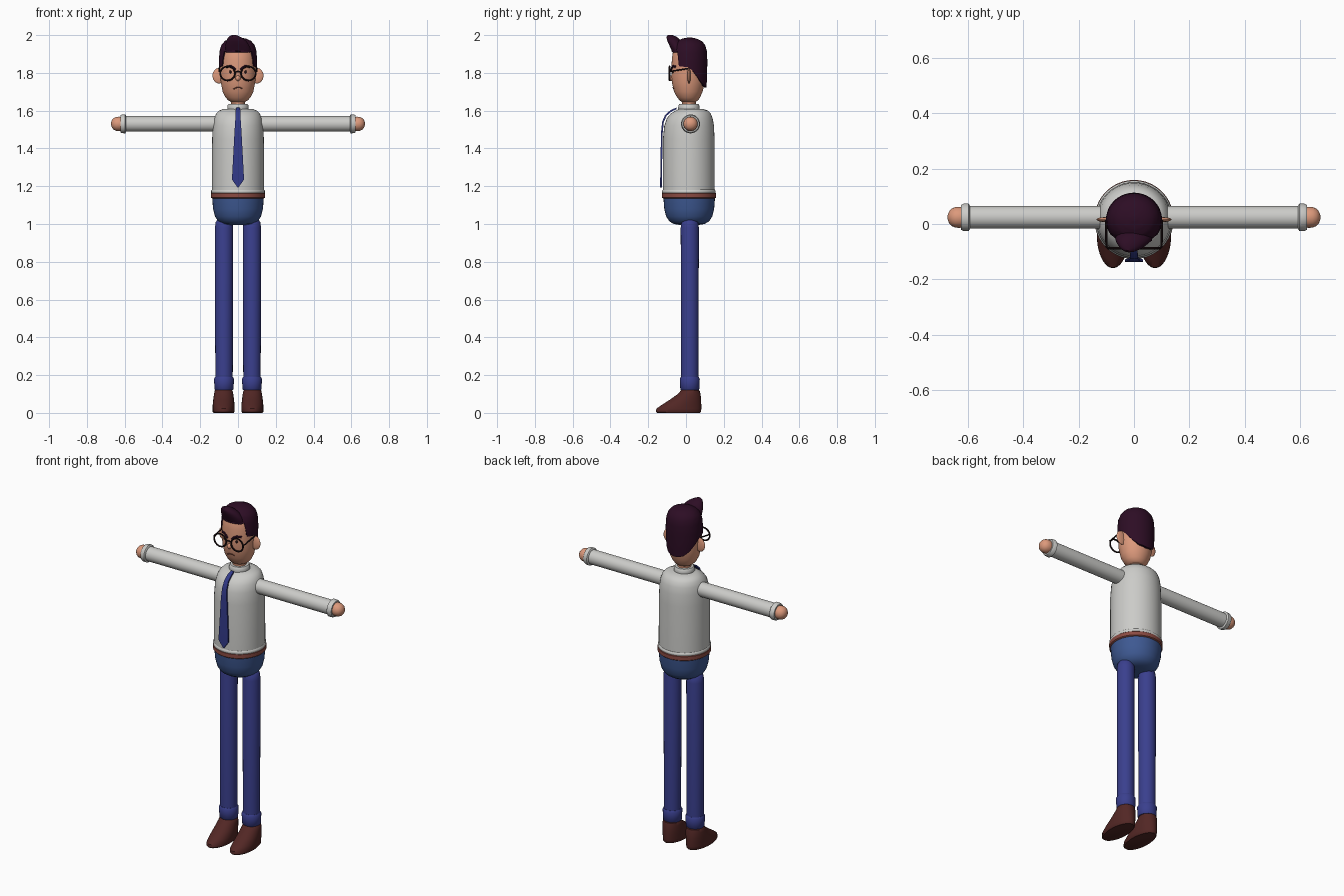
import bpy, bmesh
from math import sin, cos, pi, sqrt, radians
from mathutils import Matrix, Vector

cube = bpy.data.objects.get("Cube")
if cube:
    bpy.data.objects.remove(cube)

made = []


def material(name, r, g, b):
    m = bpy.data.materials.new(name)
    m.use_nodes = True
    m.diffuse_color = (r, g, b, 1)
    node = next(n for n in m.node_tree.nodes if n.type == 'BSDF_PRINCIPLED')
    node.inputs["Base Color"].default_value = (r, g, b, 1)
    node.inputs["Roughness"].default_value = 0.7
    return m


shirt = material("shirt white", .6, .6, .58)
skin = material("skin", .72, .32, .2)
hair_col = material("dark plum hair", .026, .004, .018)
leg_col = material("trouser indigo", .042, .05, .27)
hip_col = material("trouser blue", .048, .1, .29)
tie_col = material("tie blue", .032, .042, .25)
belt_col = material("belt red brown", .26, .07, .055)
shoe_col = material("shoe brown", .085, .02, .018)
dark = material("near black", .015, .006, .007)
mouth_col = material("mouth brown", .16, .045, .03)


def finish(name, bm, mat, matrix=None):
    if matrix is not None:
        bm.transform(matrix)
    mesh = bpy.data.meshes.new(name)
    bm.to_mesh(mesh)
    bm.free()
    obj = bpy.data.objects.new(name, mesh)
    bpy.context.collection.objects.link(obj)
    mesh.materials.append(mat)
    made.append(obj)
    return obj


def disc(z, r, cy=0):
    """Round section as (height, half width, front y, back y)."""
    return (z, r, cy - r, cy + r)


def interpolate(table, t):
    """Linear lookup in rows sorted by their first entry."""
    t = max(table[0][0], min(table[-1][0], t))
    for a, b in zip(table, table[1:]):
        if t <= b[0]:
            f = (t - a[0]) / (b[0] - a[0])
            return [u + (v - u) * f for u, v in zip(a, b)]


def loft(name, rings, mat, matrix=None, hem=None, seg=40, cx=None):
    """Skin oval sections; hem(angle) gives an open, shaped lower edge."""
    bm = bmesh.new()
    levels = 18 if hem else len(rings)
    grid = []
    for j in range(levels):
        row = []
        for i in range(seg):
            a = 2 * pi * i / seg
            if hem:
                low, t = hem(a), sin(pi / 2 * j / (levels - 1))
                ring = interpolate(rings, low + (rings[-1][0] - low) * t)
            else:
                ring = rings[j]
            z, rx, y0, y1 = ring
            x = rx * sin(a) + (cx[j] if cx else 0)
            row.append(bm.verts.new((x, (y0 + y1) / 2 - (y1 - y0) / 2 * cos(a), z)))
        grid.append(row)
    for lo, up in zip(grid, grid[1:]):
        for i in range(seg):
            k = (i + 1) % seg
            bm.faces.new((lo[i], lo[k], up[k], up[i]))
    bm.faces.new(grid[-1])
    if not hem:
        bm.faces.new(grid[0][::-1])
    return finish(name, bm, mat, matrix)


def ball(name, loc, size, mat):
    bm = bmesh.new()
    bmesh.ops.create_uvsphere(bm, u_segments=24, v_segments=14, radius=1)
    return finish(name, bm, mat, Matrix.Translation(loc) @ Matrix.Diagonal((*size, 1)))


def tube(name, points, radius, mat, cyclic=False):
    cu = bpy.data.curves.new(name, 'CURVE')
    cu.dimensions = '3D'
    cu.bevel_depth = radius
    cu.bevel_resolution = 2
    cu.use_fill_caps = True
    sp = cu.splines.new('POLY')
    sp.points.add(len(points) - 1)
    for p, co in zip(sp.points, points):
        p.co = (*co, 1)
    sp.use_cyclic_u = cyclic
    cu.materials.append(mat)
    obj = bpy.data.objects.new(name, cu)
    bpy.context.collection.objects.link(obj)
    made.append(obj)


def solidify(obj, thickness, offset):
    mod = obj.modifiers.new("thickness", 'SOLIDIFY')
    mod.thickness = thickness
    mod.offset = offset


# Torso, collar, hem, belt and hips
loft("shirt_body", [(1.16, .138, -.123, .152), (1.45, .137, -.122, .151), (1.52, .133, -.115, .148),
                    (1.56, .126, -.101, .141), (1.585, .115, -.08, .131), (1.6, .1, -.055, .116),
                    (1.61, .075, -.035, .09)], shirt)
loft("collar", [disc(1.6, .054, .015), disc(1.607, .057, .015), disc(1.628, .055, .015),
                disc(1.635, .05, .015)], shirt)
loft("shirt_hem", [disc(1.16, .138, .015), disc(1.166, .142, .015), disc(1.176, .142, .015),
                   disc(1.182, .137, .015)], shirt)
loft("belt", [disc(1.135, .137, .016), disc(1.14, .143, .016), disc(1.162, .143, .016),
              disc(1.167, .138, .016)], belt_col)
loft("hips", [disc(.995, .05, .017), disc(1.0, .082, .017), disc(1.015, .106, .017), disc(1.04, .122, .017),
              disc(1.08, .132, .017), disc(1.145, .137, .017)], hip_col)

# Tie: a ribbon that follows the chest
bm = bmesh.new()
last = None
for z, w, y in [(1.612, .009, -.05), (1.6, .012, -.078), (1.575, .013, -.107), (1.54, .015, -.122),
                (1.48, .019, -.128), (1.235, .032, -.132), (1.193, .002, -.132)]:
    pair = [bm.verts.new((s * w, y, z)) for s in (-1, 1)]
    if last:
        bm.faces.new((pair[0], pair[1], last[1], last[0]))
    last = pair
solidify(finish("tie", bm, tie_col), .009, 0)

# Limbs
for s, side in ((1, "left"), (-1, "right")):
    arm = Matrix.Translation((0, .024, 1.53)) @ Matrix.Rotation(s * pi / 2, 4, 'Y')
    loft(side + "_sleeve", [disc(.08, .041), disc(.6, .041)], shirt, arm)
    loft(side + "_sleeve_cuff", [disc(.592, .043), disc(.597, .05), disc(.615, .049),
                                 disc(.623, .045)], shirt, arm)
    loft(side + "_hand", [disc(.6, .034), disc(.63, .038), disc(.645, .037), disc(.658, .031),
                          disc(.667, .021), disc(.672, .007)], skin, arm)
    leg = Matrix.Translation((s * .074, .02, 0))
    loft(side + "_trouser_leg", [disc(.13, .046), disc(.98, .048), disc(1.01, .044), disc(1.026, .032),
                                 disc(1.032, .01)], leg_col, leg)
    loft(side + "_trouser_cuff", [disc(.12, .046), disc(.124, .05), disc(.18, .053),
                                  disc(.19, .047)], leg_col, leg)
    shoe = Matrix.Translation((s * .076, 0, 0))
    loft(side + "_shoe", [(0, .053, -.152, .074), (.006, .058, -.159, .08), (.022, .058, -.157, .081),
                          (.04, .058, -.132, .081), (.07, .055, -.085, .08), (.1, .051, -.043, .077),
                          (.118, .047, -.028, .072), (.124, .04, -.02, .062)], shoe_col, shoe)

# Neck and head
loft("neck", [disc(1.6, .036, .015), disc(1.68, .038, .015)], skin)
head = [(1.645, .035, -.02, .05), (1.655, .052, -.034, .064), (1.67, .066, -.047, .074),
        (1.7, .081, -.063, .088), (1.75, .091, -.075, .1), (1.8, .095, -.078, .104),
        (1.87, .094, -.075, .105), (1.92, .088, -.068, .1), (1.95, .072, -.05, .085),
        (1.97, .04, -.02, .05)]
loft("head", head, skin)


def on_face(x, z, lift=0):
    _, rx, y0, y1 = interpolate(head, z)
    return (x, (y0 + y1) / 2 - (y1 - y0) / 2 * sqrt(1 - (x / rx) ** 2) - lift, z)


# Hair cap with sideburns and a lower nape
hairline = [(0, 1.915), (50, 1.912), (57, 1.835), (88, 1.83), (100, 1.815), (130, 1.755),
            (150, 1.73), (180, 1.722)]


def hem(a):
    deg = a * 180 / pi
    return interpolate(hairline, min(deg, 360 - deg))[1]


cap = loft("hair", [(1.7, .088, -.07, .107), (1.75, .095, -.08, .11), (1.8, .1, -.083, .112),
                    (1.87, .101, -.082, .113), (1.92, .097, -.077, .11), (1.95, .087, -.064, .1),
                    (1.97, .068, -.045, .082), (1.982, .042, -.018, .055), (1.987, .01, .01, .028)],
           hair_col, hem=hem, seg=96)
solidify(cap, .014, -1)
loft("hair_quiff", [(1.908, .062, -.072, -.02), (1.925, .066, -.079, -.02), (1.945, .063, -.088, -.02),
                    (1.965, .055, -.097, -.025), (1.982, .042, -.102, -.037), (1.993, .028, -.102, -.054),
                    (2.0, .012, -.096, -.072)], hair_col,
     cx=[0, 0, -.004, -.008, -.014, -.019, -.022])

# Facial features and round glasses
ball("nose", (0, -.079, 1.772), (.013, .014, .015), skin)
tube("mouth", [on_face(x, z) for x, z in ((-.024, 1.714), (-.012, 1.721), (0, 1.723), (.012, 1.722),
                                          (.022, 1.717))], .003, mouth_col)
front = -.087
for s, side in ((1, "left"), (-1, "right")):
    ball(side + "_ear", (s * .1, .016, 1.785), (.035, .009, .041), skin)
    ball(side + "_eye", on_face(s * .04, 1.805), (.007, .004, .008), dark)
    tube(side + "_eyebrow", [on_face(s * x, z) for x, z in ((.014, 1.816), (.025, 1.827), (.04, 1.836),
                                                            (.062, 1.832))], .0065, hair_col)
    tube(side + "_lens_rim", [(s * .055 + .039 * cos(i * pi / 18), front, 1.797 + .037 * sin(i * pi / 18))
                              for i in range(36)], .0045, dark, True)
    tube(side + "_temple", [(s * .094, front, 1.805), (s * .1, front + .006, 1.808), (s * .1, .015, 1.824)],
         .004, dark)
tube("glasses_bridge", [(-.017, front, 1.803), (0, front - .003, 1.808), (.017, front, 1.803)], .004, dark)

# Smooth shading with crisp edges
bpy.ops.object.select_all(action='DESELECT')
for obj in made:
    obj.select_set(True)
bpy.context.view_layer.objects.active = made[0]
bpy.ops.object.convert(target='MESH')
bpy.ops.object.shade_smooth_by_angle(angle=radians(42))
